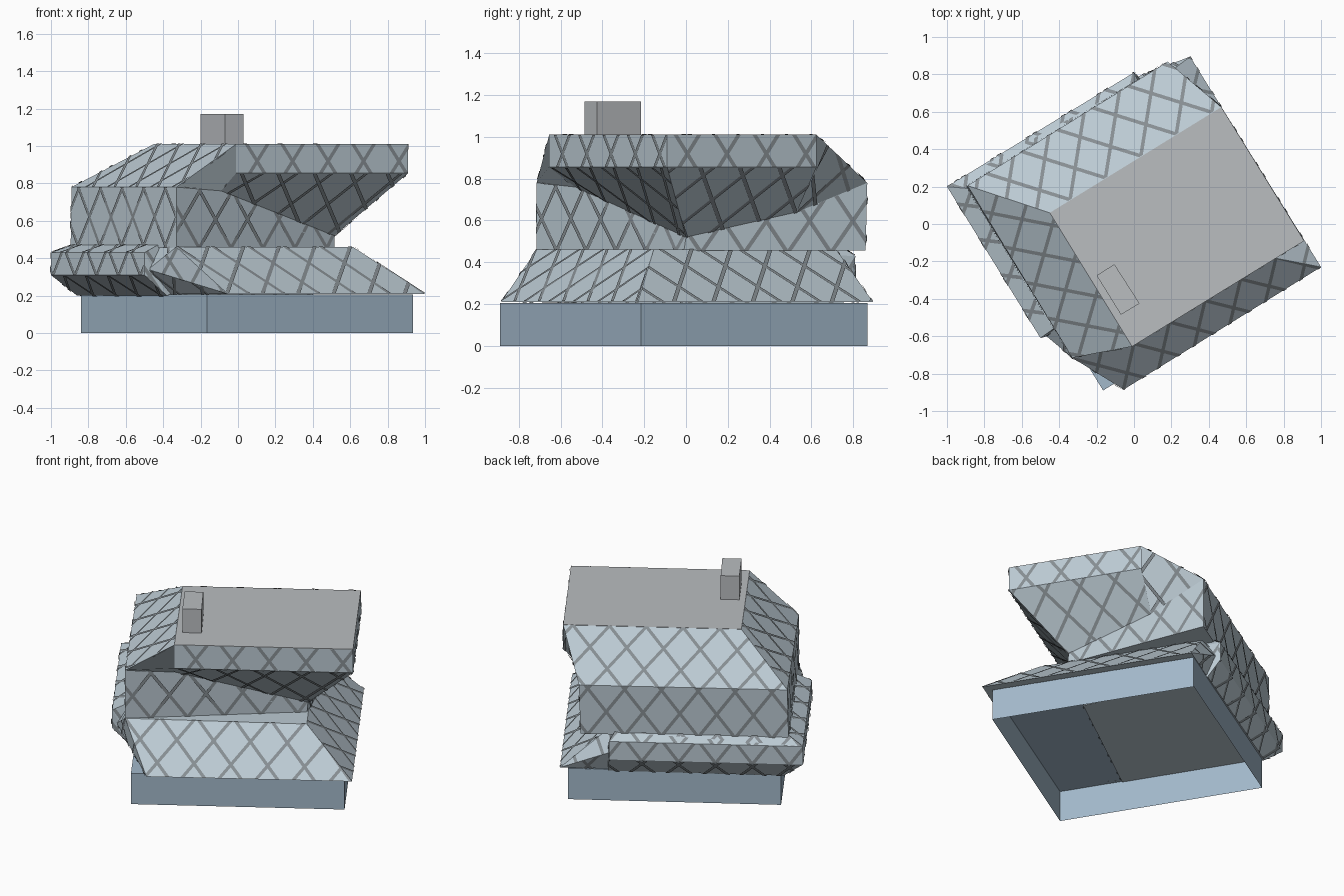
import bpy, bmesh, math
from mathutils import Vector

if "Cube" in bpy.data.objects:
    bpy.data.objects.remove(bpy.data.objects["Cube"])


def material(name, col):
    m = bpy.data.materials.new(name)
    m.diffuse_color = (*col, 1)
    m.use_nodes = True
    m.node_tree.nodes["Principled BSDF"].inputs["Base Color"].default_value = m.diffuse_color
    return m


GLASS = material("glass", (0.50, 0.59, 0.65))
BEAM = material("beam", (0.24, 0.27, 0.29))
PLINTH = material("plinth", (0.36, 0.48, 0.59))
ROOF = material("roof", (0.49, 0.51, 0.53))


def to_object(name, bm, mat):
    me = bpy.data.meshes.new(name)
    bm.to_mesh(me)
    bm.free()
    ob = bpy.data.objects.new(name, me)
    bpy.context.collection.objects.link(ob)
    me.materials.append(mat)
    return ob


def prism(name, corners, z0, z1, mat, open_bottom=False):
    bm = bmesh.new()
    bottom = bm.faces.new([bm.verts.new((x, y, z0)) for x, y in corners])
    ext = bmesh.ops.extrude_face_region(bm, geom=[bottom], use_keep_orig=True)["geom"]
    bmesh.ops.translate(bm, vec=(0, 0, z1 - z0),
                        verts=[v for v in ext if isinstance(v, bmesh.types.BMVert)])
    bmesh.ops.recalc_face_normals(bm, faces=bm.faces)
    if open_bottom:
        low = [f for f in bm.faces if all(abs(v.co.z - z0) < 1e-5 for v in f.verts)]
        bmesh.ops.delete(bm, geom=low, context='FACES_ONLY')
    return to_object(name, bm, mat)


def hull(points):
    bm = bmesh.new()
    for p in points:
        bm.verts.new(p)
    bmesh.ops.convex_hull(bm, input=bm.verts)
    bmesh.ops.dissolve_limit(bm, angle_limit=math.radians(4),
                             verts=bm.verts, edges=bm.edges)
    bmesh.ops.recalc_face_normals(bm, faces=bm.faces)
    return bm


def clip(poly, axis, limit):
    # keep the part of poly where axis.p <= limit
    out = []
    for i, p in enumerate(poly):
        q = poly[(i + 1) % len(poly)]
        dp, dq = axis.dot(p) - limit, axis.dot(q) - limit
        if dp <= 0:
            out.append(p)
        if dp * dq < 0:
            out.append(p.lerp(q, dp / (dp - dq)))
    return out


def lattice(name, src, step=0.18, width=0.02, lift=0.005, angle=math.radians(54)):
    # diagonal beams laid over every non-horizontal face
    bm = bmesh.new()
    for f in src.faces:
        n = f.normal
        if abs(n.z) > 0.98:
            continue
        poly = [v.co.copy() for v in f.verts]
        u = Vector((0, 0, 1)).cross(n).normalized()
        v = n.cross(u)
        for s in (-1, 1):
            ax = u * math.sin(angle) + v * s * math.cos(angle)
            ds = [ax.dot(p) for p in poly]
            for k in range(math.floor(min(ds) / step), math.ceil(max(ds) / step) + 1):
                strip = clip(poly, ax, k * step + width / 2)
                if len(strip) > 2:
                    strip = clip(strip, -ax, -(k * step - width / 2))
                if len(strip) > 2:
                    bm.faces.new([bm.verts.new(p + n * lift) for p in strip])
    to_object(name, bm, BEAM)


def glazed(name, bm):
    bm.normal_update()
    lattice(name + "_beams", bm)
    return to_object(name, bm, GLASS)


# Base plinth (hollow underneath) and rooftop box
prism("base", [(-.165, -.89), (.935, -.215), (.26, .87), (-.84, .2)], 0, .205, PLINTH, True)
prism("roof_box", [(-.2, -.275), (-.07, -.485), (.03, -.425), (-.105, -.215)], 1.0, 1.17, ROOF)

# Sloping lower skirt
glazed("lower_skirt", hull([
    (-.055, -.885, .21), (1, -.23, .21), (.3, .895, .21), (-.755, .245, .21),
    (-.33, -.715, .46), (.615, -.155, .46), (.07, .72, .46), (-.82, .2, .46),
    (-.48, -.59, .34), (-.37, -.53, .207), (0, .78, .35)]))

# Side platform jutting out to the left and back
glazed("side_platform", hull([
    (-.86, .2, .2), (-.38, -.56, .2), (.05, .75, .2), (.4, 0, .2),
    (-1, .2, .31), (-.5, -.61, .31), (0, .81, .31), (.4, 0, .31),
    (-1, .2, .43), (-.5, -.61, .43), (0, .81, .43), (.4, 0, .43),
    (-.89, .19, .47), (-.43, -.56, .47), (0, .75, .47), (.4, 0, .45)]))

# Upper body: tall middle walls, sloped roofs and an overhanging top storey
V = dict(
    a=(-.33, -.715, .455), b=(.515, -.01, .455), c=(.175, .86, .455), d=(-.895, .2, .455),
    e=(-.33, -.715, .78), f=(.18, .868, .78), g=(-.89, .205, .78),
    p=(.515, 0, .52), q=(.31, .53, .64), r=(-.09, -.53, .76),
    s=(-.01, -.655, 1.01), t=(.91, -.09, 1.01), u=(.467, .625, 1.01), v=(-.45, .06, 1.01),
    x=(-.01, -.655, .855), y=(.91, -.09, .855), z=(.467, .625, .855))
bm = bmesh.new()
pts = {k: bm.verts.new(co) for k, co in V.items()}
for face in ("dcba abpre bcfqp cdgf daeg gesv fgvu rpyx pqzy xyts "
             "yzut erxs qfuz stuv").split():
    bm.faces.new([pts[k] for k in face])
bmesh.ops.recalc_face_normals(bm, faces=bm.faces)
glazed("upper_body", bm)

# Plain grey flat roof
prism("flat_roof", [V[k][:2] for k in "stuv"], 1.008, 1.012, ROOF)
